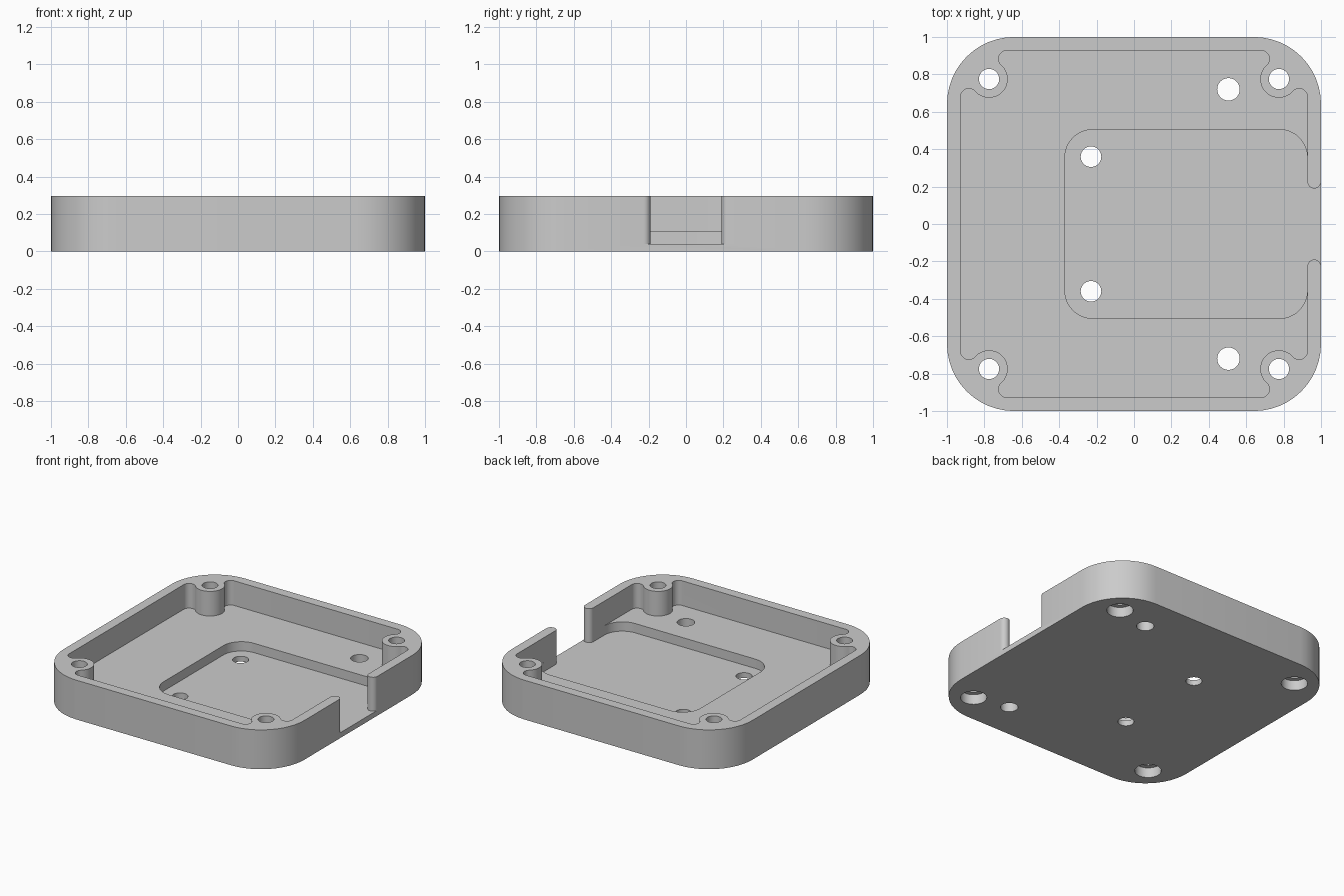
import bpy, bmesh
from math import sin, cos, radians

if "Cube" in bpy.data.objects:
    bpy.data.objects.remove(bpy.data.objects["Cube"], do_unlink=True)

HEIGHT, FLOOR, POCKET_FLOOR = 0.295, 0.11, 0.04
POST, POST_R = 0.775, 0.1
INNER = 0.927

grey = bpy.data.materials.new("light grey plastic")
grey.use_nodes = True
grey.diffuse_color = (0.6, 0.6, 0.6, 1)
grey.node_tree.nodes["Principled BSDF"].inputs["Base Color"].default_value = (0.6, 0.6, 0.6, 1)


def arc(cx, cy, r, a0, a1, step=7.5):
    n = max(2, round(abs(a1 - a0) / step))
    angles = [radians(a0 + (a1 - a0) * i / n) for i in range(n + 1)]
    return [(cx + r * cos(a), cy + r * sin(a)) for a in angles]


def circle(x, y, r):
    return arc(x, y, r, 0, 360)[:-1]


def rounded_rect(x0, x1, y0, y1, r):
    return (arc(x1 - r, y1 - r, r, 0, 90) + arc(x0 + r, y1 - r, r, 90, 180)
            + arc(x0 + r, y0 + r, r, 180, 270) + arc(x1 - r, y0 + r, r, 270, 360))


def prism(name, outline, z0, z1):
    bm = bmesh.new()
    base = bm.faces.new([bm.verts.new((x, y, z0)) for x, y in outline])
    top = bmesh.ops.extrude_face_region(bm, geom=[base])["geom"]
    bmesh.ops.translate(bm, vec=(0, 0, z1 - z0),
                        verts=[v for v in top if isinstance(v, bmesh.types.BMVert)])
    bmesh.ops.recalc_face_normals(bm, faces=bm.faces)
    mesh = bpy.data.meshes.new(name)
    bm.to_mesh(mesh)
    bm.free()
    mesh.materials.append(grey)
    obj = bpy.data.objects.new(name, mesh)
    bpy.context.collection.objects.link(obj)
    return obj


tray = prism("tray", rounded_rect(-1, 1, -1, 1, 0.36), 0, HEIGHT)
above = HEIGHT + 0.1
cutters = []

# Main cavity: each corner wraps around a screw post between two round lobes
lobe, lobe_r = 0.68, 0.044
far = INNER - lobe_r
corner = (arc(lobe, far, lobe_r, 90, -49) + arc(POST, POST, POST_R, 131, 319)
          + arc(far, lobe, lobe_r, 139, 0))
cavity = []
for turn in range(4):
    cavity += corner
    corner = [(y, -x) for x, y in corner]
cutters.append(prism("cavity_cutter", cavity, FLOOR, above))

# Sunken pocket in the floor
cutters.append(prism("pocket_cutter", rounded_rect(-0.37, INNER, -0.505, 0.505, 0.15),
                     POCKET_FLOOR, FLOOR + 0.05))

# Side opening with rounded wall ends
end_r = (1 - INNER) / 2
end_x, end_y = 1 - end_r, 0.19 + end_r
slot = ([(0.9, end_y)] + arc(end_x, end_y, end_r, 180, 360, 15) + [(1.1, end_y), (1.1, -end_y)]
        + arc(end_x, -end_y, end_r, 0, 180, 15) + [(0.9, -end_y)])
cutters.append(prism("opening_cutter", slot, POCKET_FLOOR, above))

# Screw holes with counterbores, and floor holes
for sy in (-1, 1):
    for sx in (-1, 1):
        x, y = sx * POST, sy * POST
        cutters.append(prism("screw_hole_cutter", circle(x, y, 0.054), -0.1, above))
        cutters.append(prism("counterbore_cutter", circle(x, y, 0.09), -0.1, 0.075))
    cutters.append(prism("floor_hole_cutter", circle(0.505, sy * 0.72, 0.06), -0.1, 0.2))
    cutters.append(prism("pocket_hole_cutter", circle(-0.23, sy * 0.36, 0.055), -0.1, 0.08))

for cutter in cutters:
    mod = tray.modifiers.new(cutter.name, "BOOLEAN")
    mod.operation = "DIFFERENCE"
    mod.solver = "EXACT"
    mod.object = cutter

# Bake the cuts and drop the helpers
bpy.context.view_layer.update()
baked = bpy.data.meshes.new_from_object(tray.evaluated_get(bpy.context.evaluated_depsgraph_get()))
tray.modifiers.clear()
tray.data = baked
for cutter in cutters:
    bpy.data.objects.remove(cutter, do_unlink=True)

bpy.ops.object.select_all(action="DESELECT")
tray.select_set(True)
bpy.context.view_layer.objects.active = tray
bpy.ops.object.shade_smooth_by_angle(angle=radians(30))
